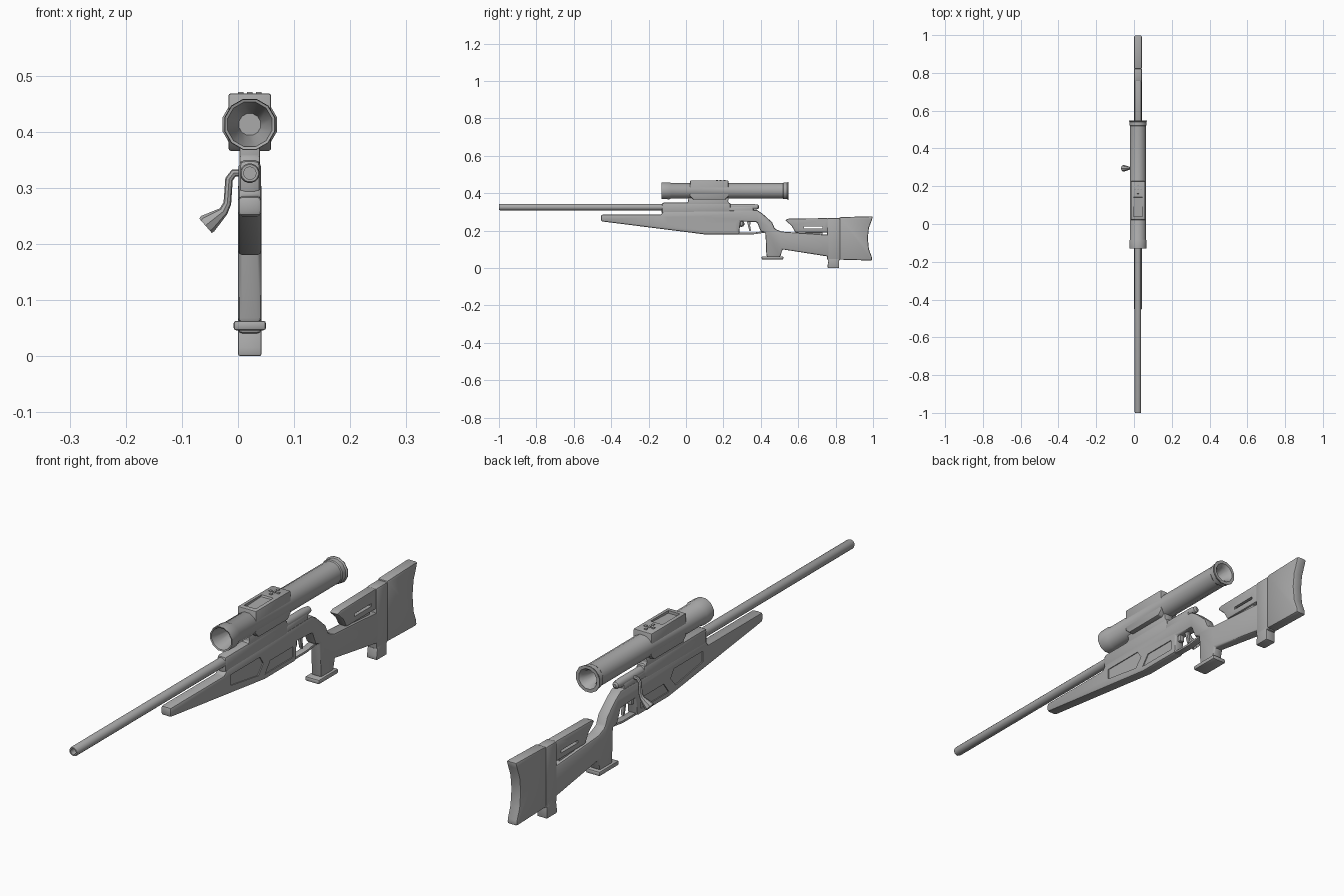
import bpy, bmesh, math

if "Cube" in bpy.data.objects:
    bpy.data.objects.remove(bpy.data.objects["Cube"], do_unlink=True)

CX = 0.021  # centre line of the rifle
grey = bpy.data.materials.new("matte_grey")
grey.use_nodes = True
grey.diffuse_color = (0.4, 0.4, 0.4, 1)
grey.node_tree.nodes["Principled BSDF"].inputs["Base Color"].default_value = (0.4, 0.4, 0.4, 1)
parts, cutters = [], []


def finish(name, bm):
    bmesh.ops.recalc_face_normals(bm, faces=bm.faces)
    me = bpy.data.meshes.new(name)
    bm.to_mesh(me)
    bm.free()
    me.materials.append(grey)
    ob = bpy.data.objects.new(name, me)
    bpy.context.collection.objects.link(ob)
    parts.append(ob)
    return ob


def plate(name, outline, width, bevel=0.0, cx=CX, segments=2):
    """Side outline of (y, z) points, extruded across x."""
    bm = bmesh.new()
    face = bm.faces.new([bm.verts.new((cx - width / 2, y, z)) for y, z in outline])
    new = bmesh.ops.extrude_face_region(bm, geom=[face])["geom"]
    bmesh.ops.translate(bm, vec=(width, 0, 0),
                        verts=[v for v in new if isinstance(v, bmesh.types.BMVert)])
    ob = finish(name, bm)
    if bevel:
        mod = ob.modifiers.new("bevel", "BEVEL")
        mod.width, mod.segments = bevel, segments
        mod.limit_method, mod.angle_limit = "ANGLE", math.radians(35)
    return ob


def block(name, y0, y1, z0, z1, width, bevel=0.0, cx=CX):
    return plate(name, [(y0, z0), (y1, z0), (y1, z1), (y0, z1)], width, bevel, cx)


def lathe(name, profile, z, sides=16, cx=CX):
    """Profile of (y, radius) points, turned about the y direction."""
    bm = bmesh.new()
    rings = [[bm.verts.new((cx + r * math.cos(a), y, z + r * math.sin(a)))
              for a in (math.tau * (i + 0.5) / sides for i in range(sides))]
             for y, r in profile]
    for a, b in zip(rings, rings[1:]):
        for i in range(sides):
            j = (i + 1) % sides
            bm.faces.new((a[i], a[j], b[j], b[i]))
    bm.faces.new(rings[0])
    bm.faces.new(rings[-1])
    return finish(name, bm)


def cut(target, cutter):
    mod = target.modifiers.new("cut", "BOOLEAN")
    mod.operation, mod.object, mod.solver = "DIFFERENCE", cutter, "EXACT"
    cutter.hide_render = True
    parts.remove(cutter)
    cutters.append(cutter)


# Stock: forend, action bed, grip and rear arm in one outline
stock = plate("stock", [
    (-0.455, 0.25), (0.10, 0.18), (0.285, 0.18), (0.29, 0.25), (0.38, 0.245),
    (0.4, 0.195), (0.425, 0.19), (0.43, 0.06), (0.505, 0.06), (0.515, 0.10),
    (0.77, 0.06), (0.77, 0.177), (0.51, 0.195), (0.475, 0.21), (0.46, 0.245),
    (0.41, 0.29), (0.38, 0.31), (-0.12, 0.305), (-0.135, 0.285), (-0.455, 0.285)],
    0.042, 0.008)

# Shallow side recesses in the forend and magazine area
recesses = {
    "forend_recess": [(-0.10, 0.235), (0.06, 0.21), (0.09, 0.245), (0.07, 0.275), (-0.10, 0.275)],
    "magazine_recess": [(0.10, 0.20), (0.265, 0.20), (0.265, 0.24), (0.13, 0.24)]}
for side in (-1, 1):
    for name, outline in recesses.items():
        cut(stock, plate(name, outline, 0.02, cx=CX + side * 0.0275))

# Trigger and guard
plate("trigger_guard", [(0.275, 0.18), (0.36, 0.18), (0.43, 0.19), (0.43, 0.2),
                        (0.36, 0.189), (0.275, 0.189)], 0.026, 0.002)
plate("trigger", [(0.325, 0.255), (0.345, 0.255), (0.343, 0.225), (0.347, 0.2),
                  (0.339, 0.198), (0.332, 0.225)], 0.012, 0.002)
block("trigger_bracket", 0.29, 0.305, 0.225, 0.255, 0.02, 0.003)

# Grip base and rear support
block("grip_base", 0.405, 0.52, 0.046, 0.063, 0.058, 0.005)
block("butt_post", 0.755, 0.825, 0.04, 0.268, 0.042, 0.008)
plate("rear_foot", [(0.757, 0.015), (0.757, 0), (0.818, 0), (0.818, 0.06), (0.765, 0.06)],
      0.042, 0.004)

# Butt pad with concave back
plate("butt_pad", [(0.82, 0.045), (0.995, 0.04), (0.993, 0.06), (0.978, 0.10),
                   (0.972, 0.16), (0.978, 0.215), (0.993, 0.255), (1.0, 0.277), (0.82, 0.272)],
      0.042, 0.007)

# Cheek rest and its supports
cheek = plate("cheek_rest", [(0.53, 0.257), (0.55, 0.264), (0.76, 0.267), (0.76, 0.19),
                             (0.585, 0.19), (0.565, 0.225)], 0.036, 0.006)
cut(cheek, block("cheek_slot", 0.63, 0.73, 0.212, 0.222, 0.1))
block("cheek_support", 0.64, 0.73, 0.17, 0.2, 0.022, 0.003)

# Barrel and receiver
lathe("barrel", [(-0.96, 0.011), (-1.0, 0.011), (-1.0, 0.0155), (-0.995, 0.0175),
                 (-0.1, 0.0175)], 0.326)
block("receiver", -0.13, 0.24, 0.285, 0.35, 0.04, 0.012)
block("receiver_tang", 0.22, 0.36, 0.29, 0.328, 0.036, 0.008)
lathe("bolt", [(0.2, 0.016), (0.36, 0.016), (0.385, 0.012), (0.39, 0.006)], 0.327)

# Bolt handle with flared knob
curve = bpy.data.curves.new("bolt_handle", "CURVE")
curve.dimensions = "3D"
curve.bevel_depth, curve.bevel_resolution, curve.use_fill_caps = 0.01, 2, True
path = [(0.015, 0.327, 0.7), (-0.008, 0.326, 0.7), (-0.016, 0.315, 0.7), (-0.019, 0.272, 0.7),
        (-0.026, 0.258, 0.85), (-0.054, 0.236, 1.8), (-0.058, 0.2325, 1.7)]
spline = curve.splines.new("POLY")
spline.points.add(len(path) - 1)
for point, (x, z, r) in zip(spline.points, path):
    point.co, point.radius = (x, 0.295, z, 1), r
curve.materials.append(grey)
handle = bpy.data.objects.new("bolt_handle", curve)
bpy.context.collection.objects.link(handle)
parts.append(handle)

# Scope tube with cupped front and rear
lathe("scope", [(-0.03, 0.02), (-0.128, 0.041), (-0.13, 0.046), (-0.088, 0.047), (-0.08, 0.043),
                (0.518, 0.043), (0.522, 0.046), (0.54, 0.046), (0.545, 0.05), (0.548, 0.05),
                (0.548, 0.038), (0.535, 0.028), (0.48, 0.016)], 0.413, 12)

# Scope housing with sloping top pocket
housing = plate("scope_housing", [(0.02, 0.385), (0.04, 0.366), (0.21, 0.366), (0.228, 0.385),
                                  (0.226, 0.468), (0.022, 0.468)], 0.076, 0.004)
cut(housing, plate("housing_pocket", [(0.04, 0.458), (0.14, 0.462), (0.15, 0.48), (0.04, 0.48)], 0.048))

# Small buttons on the housing
for dx, y in ((-0.016, 0.185), (0, 0.185), (0.016, 0.185), (0, 0.165), (0, 0.205)):
    block("housing_button", y - 0.005, y + 0.005, 0.465, 0.471, 0.01, 0.001, CX + dx)

# Scope mount
plate("scope_mount", [(0.0, 0.34), (0.235, 0.34), (0.225, 0.356), (0.228, 0.375),
                      (0.01, 0.375), (0.012, 0.356)], 0.036, 0.003)

# Bake the modifiers, drop the cutters and smooth the shading
bpy.ops.object.select_all(action="DESELECT")
for ob in parts:
    ob.select_set(True)
bpy.context.view_layer.objects.active = parts[0]
bpy.ops.object.convert(target="MESH")
for ob in cutters:
    bpy.data.objects.remove(ob, do_unlink=True)
bpy.ops.object.shade_smooth_by_angle(angle=math.radians(35))
